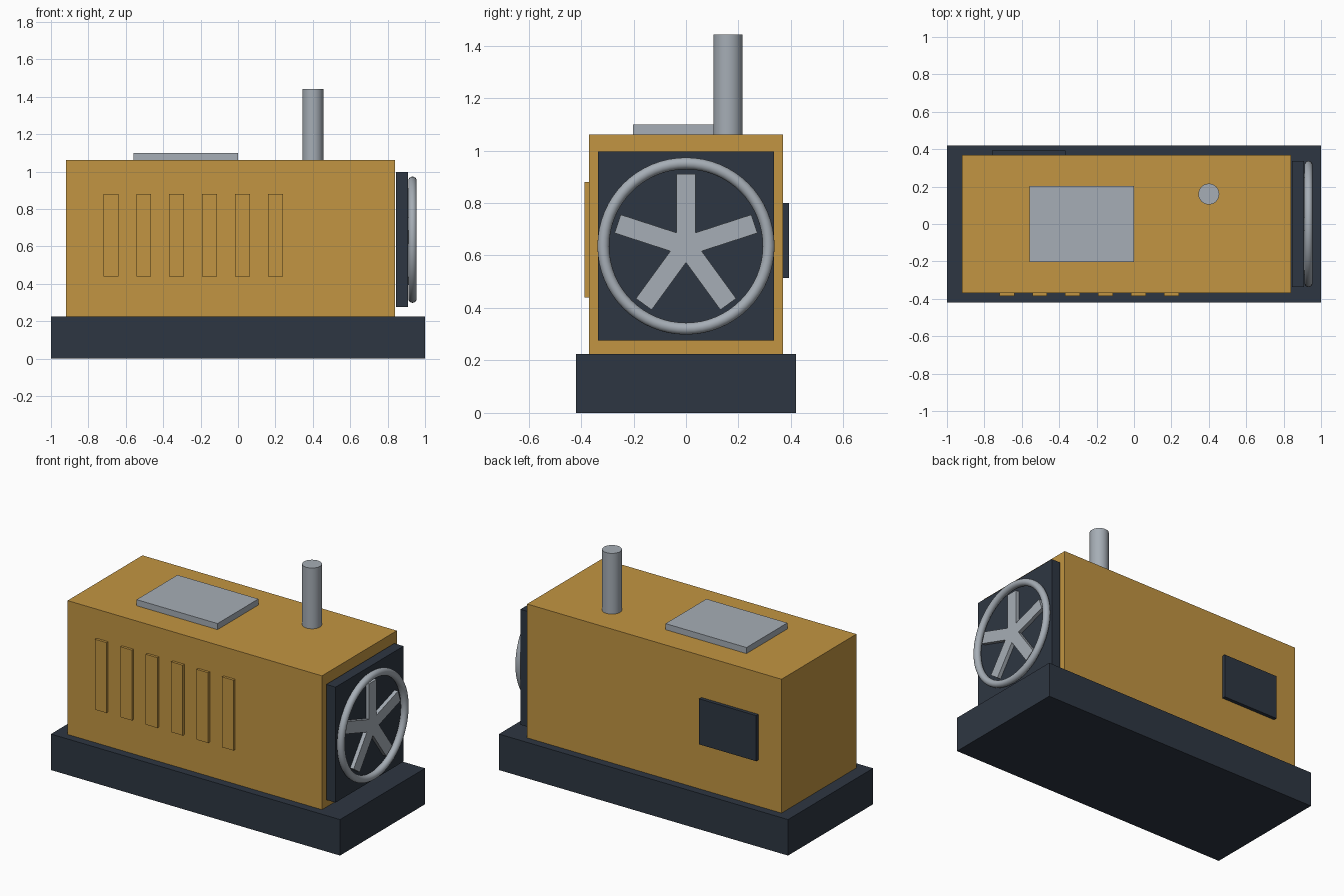
import bpy, bmesh
from math import sin, cos, pi, radians
from mathutils import Vector

cube = bpy.data.objects.get("Cube")
if cube:
    bpy.data.objects.remove(cube, do_unlink=True)


def material(name, rgb):
    m = bpy.data.materials.new(name)
    m.use_nodes = True
    colour = (*rgb, 1.0)
    m.diffuse_color = colour
    m.node_tree.nodes["Principled BSDF"].inputs["Base Color"].default_value = colour
    return m


amber = material("amber_paint", (0.54, 0.30, 0.054))
slate = material("dark_slate", (0.027, 0.037, 0.054))
steel = material("light_steel", (0.38, 0.42, 0.465))


def finish(name, bm, mat):
    bmesh.ops.recalc_face_normals(bm, faces=bm.faces)
    mesh = bpy.data.meshes.new(name)
    bm.to_mesh(mesh)
    bm.free()
    mesh.materials.append(mat)
    obj = bpy.data.objects.new(name, mesh)
    bpy.context.collection.objects.link(obj)
    return obj


def smooth(obj):
    bpy.ops.object.select_all(action='DESELECT')
    obj.select_set(True)
    bpy.context.view_layer.objects.active = obj
    bpy.ops.object.shade_smooth_by_angle(angle=radians(35))


def box(name, x, y, z, mat):
    """Box given by its (min, max) range on each axis."""
    bm = bmesh.new()
    bmesh.ops.create_cube(bm, size=1)
    for v in bm.verts:
        v.co = Vector([r[0] if c < 0 else r[1] for c, r in zip(v.co, (x, y, z))])
    return finish(name, bm, mat)


# Skid base and engine housing
box("base", (-1, 1), (-0.42, 0.42), (0, 0.225), slate)
box("housing", (-0.92, 0.84), (-0.37, 0.37), (0.225, 1.062), amber)

# Raised vent slats along the front side
for i in range(6):
    x = -0.72 + i * 0.176
    box(f"vent_slat_{i + 1}", (x, x + 0.08), (-0.386, -0.369), (0.44, 0.88), amber)

# Control panel on the rear side, hatch on the roof
box("control_panel", (-0.76, -0.365), (0.369, 0.392), (0.515, 0.80), slate)
box("roof_hatch", (-0.56, 0), (-0.202, 0.202), (1.061, 1.10), steel)

# Exhaust pipe
bm = bmesh.new()
bmesh.ops.create_cone(bm, cap_ends=True, segments=32, radius1=0.056, radius2=0.056, depth=0.38)
bmesh.ops.translate(bm, verts=bm.verts, vec=(0.4, 0.16, 1.252))
smooth(finish("exhaust_pipe", bm, steel))

# Radiator at the end
box("radiator", (0.846, 0.91), (-0.336, 0.336), (0.275, 0.997), slate)

# Fan guard ring
FAN_Z = 0.636
bpy.ops.mesh.primitive_torus_add(major_segments=64, minor_segments=16,
                                 major_radius=0.315, minor_radius=0.0225,
                                 location=(0.933, 0, FAN_Z), rotation=(0, pi / 2, 0))
ring = bpy.context.object
ring.name = "fan_ring"
ring.data.materials.append(steel)
smooth(ring)

# Five-bladed fan: a star outline, extruded
half, reach = 0.037, 0.274
notch = half / sin(pi / 5)
bm = bmesh.new()
outline = []
for i in range(5):
    a = pi / 2 + i * 2 * pi / 5
    for side in (-half, half):
        outline.append((reach * cos(a) - side * sin(a), reach * sin(a) + side * cos(a)))
    outline.append((notch * cos(a + pi / 5), notch * sin(a + pi / 5)))
face = bm.faces.new([bm.verts.new((0.909, y, FAN_Z + z)) for y, z in outline])
top = bmesh.ops.extrude_face_region(bm, geom=[face])["geom"]
bmesh.ops.translate(bm, vec=(0.025, 0, 0),
                    verts=[g for g in top if isinstance(g, bmesh.types.BMVert)])
finish("fan_blades", bm, steel)
